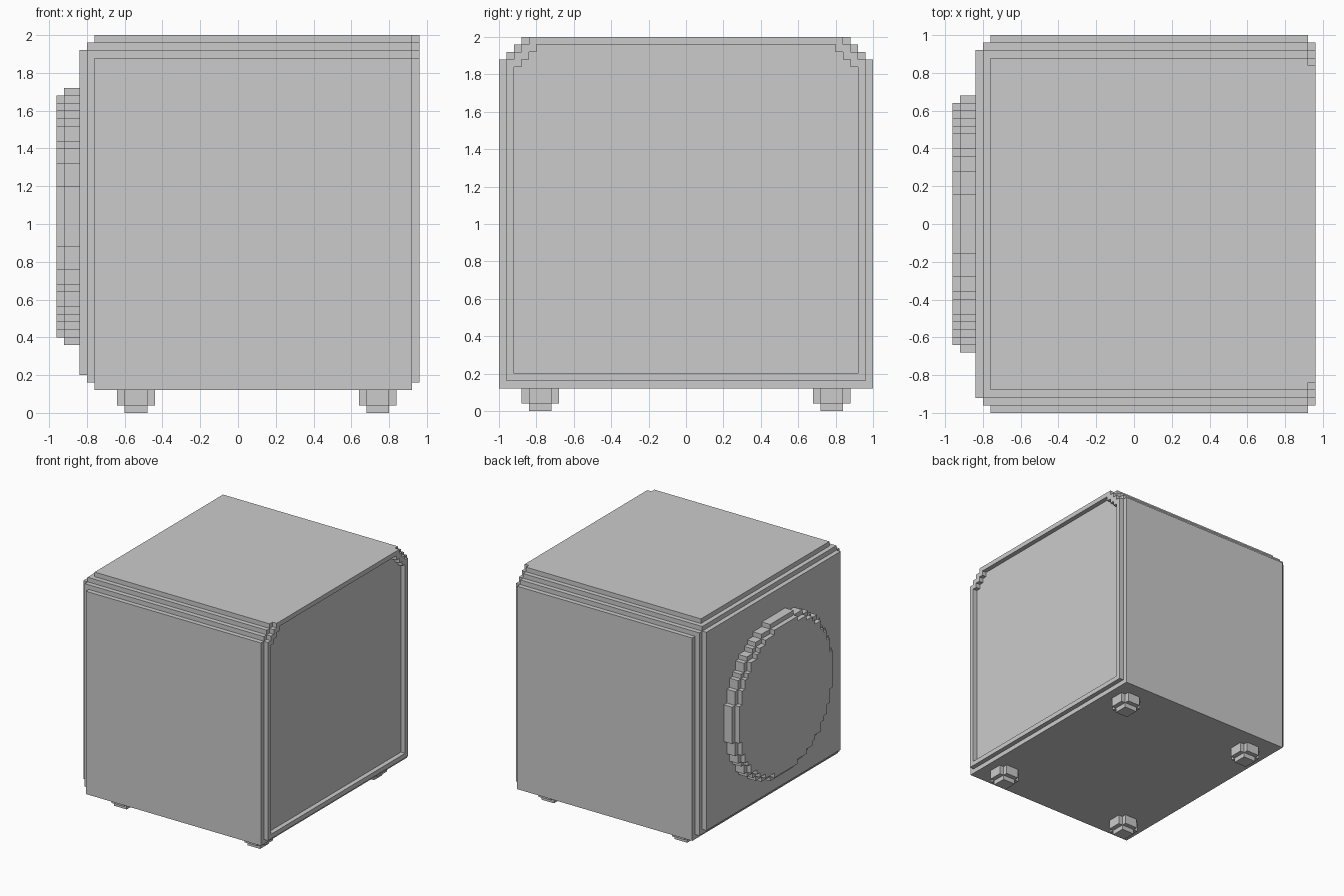
import bpy, bmesh

if "Cube" in bpy.data.objects:
    bpy.data.objects.remove(bpy.data.objects["Cube"])

U = 0.04  # step size of the blocky style


def stepped_top(half, base, steps):
    """Symmetric (y, z) outline: flat base, staircase at the top corners."""
    right = [(half, base)]
    for i, (y, z) in enumerate(steps):
        right.append((y, z))
        if i + 1 < len(steps):
            right.append((steps[i + 1][0], z))
    return right + [(-y, z) for y, z in reversed(right)]


def add_object(name, bm):
    bmesh.ops.recalc_face_normals(bm, faces=bm.faces)
    mesh = bpy.data.meshes.new(name)
    bm.to_mesh(mesh)
    bm.free()
    obj = bpy.data.objects.new(name, mesh)
    bpy.context.collection.objects.link(obj)
    return obj


def prism(name, outline, lo, hi, axis='x'):
    """Extrude an outline along x (y, z points) or z (x, y points)."""
    bm = bmesh.new()

    def ring(d):
        return [bm.verts.new((d, a, b) if axis == 'x' else (a, b, d)) for a, b in outline]
    A, B = ring(lo), ring(hi)
    n = len(outline)
    bm.faces.new(A)
    bm.faces.new(B)
    for i in range(n):
        j = (i + 1) % n
        bm.faces.new((A[i], A[j], B[j], B[i]))
    return add_object(name, bm)


def frame(name, outer, inner, lo, hi):
    """Open frame between two outlines with equal point counts."""
    bm = bmesh.new()
    loops = [[bm.verts.new((x, y, z)) for y, z in o]
             for o, x in ((outer, lo), (outer, hi), (inner, hi), (inner, lo))]
    n = len(outer)
    for k in range(4):
        P, Q = loops[k], loops[(k + 1) % 4]
        for i in range(n):
            j = (i + 1) % n
            bm.faces.new((P[i], P[j], Q[j], Q[i]))
    return add_object(name, bm)


def mirrored(quadrant, cx, cy):
    """Complete a closed outline from its first-quadrant points."""
    rev = quadrant[::-1]
    pts = (quadrant + [(-a, b) for a, b in rev]
           + [(-a, -b) for a, b in quadrant] + [(a, -b) for a, b in rev])
    return [(cx + a, cy + b) for a, b in pts]


def stepped_quadrant(corners):
    """Staircase from outward corners."""
    out = []
    for i, (a, b) in enumerate(corners):
        out.append((a, b))
        if i + 1 < len(corners):
            out.append((corners[i + 1][0], b))
    return out


def disc_outline(corners, cz):
    full = corners + [(b, a) for a, b in reversed(corners) if a != b]
    return mirrored(stepped_quadrant(full), 0, cz)


# Cabinet with stepped upper edges
prism("cabinet", stepped_top(1, .12, [(1, 1.88), (.96, 1.92), (.92, 1.96), (.88, 2)]), -.76, .92)

# Raised rim around the recessed panel on the right
frame("panel_rim",
      stepped_top(.96, .16, [(.96, 1.88), (.92, 1.92), (.88, 1.96), (.84, 2)]),
      stepped_top(.92, .20, [(.92, 1.84), (.88, 1.88), (.84, 1.92), (.80, 1.96)]),
      .92, .96)

# Two stepped plates on the left
prism("baffle_step", stepped_top(.96, .16, [(.96, 1.92), (.92, 1.96)]), -.80, -.76)
prism("baffle_plate", stepped_top(.92, .20, [(.92, 1.92)]), -.84, -.80)

# Round cover with stepped outline
prism("round_cover_base", disc_outline(
    [(.68, .16), (.64, .28), (.60, .36), (.56, .40), (.52, .48)], 1.04), -.92, -.84)
prism("round_cover_face", disc_outline(
    [(.64, .16), (.60, .28), (.56, .36), (.52, .40), (.48, .48)], 1.04), -.96, -.92)

# Four feet: notched block with a smaller pad below
for side, x in (("left", -.54), ("right", .74)):
    for end, y in (("front", -.78), ("back", .78)):
        prism(f"{end}_{side}_foot", mirrored(stepped_quadrant([(.10, .06), (.06, .10)]), x, y),
              U, .12, 'z')
        prism(f"{end}_{side}_foot_pad", mirrored([(.06, .06)], x, y), 0, U, 'z')
